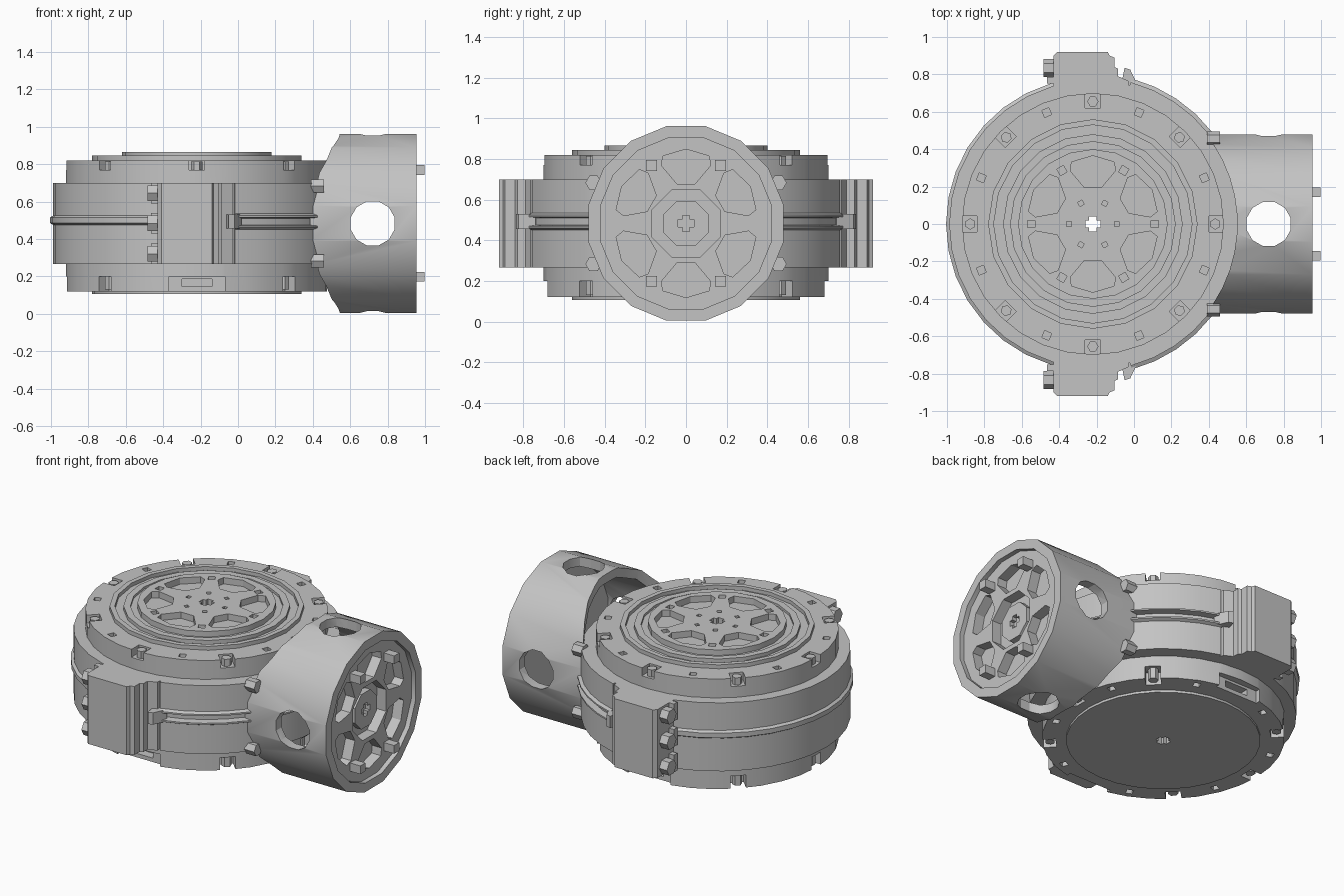
import bpy, bmesh
from math import sin, cos, pi, radians
from mathutils import Matrix, Vector

cube = bpy.data.objects.get("Cube")
if cube:
    bpy.data.objects.remove(cube, do_unlink=True)

grey = bpy.data.materials.new("light grey")
grey.use_nodes = True
grey.diffuse_color = (0.55, 0.55, 0.55, 1)
grey.node_tree.nodes["Principled BSDF"].inputs["Base Color"].default_value = (0.55, 0.55, 0.55, 1)

DRUM = Matrix.Translation((-0.22, 0, 0))                              # vertical drum axis
TUBE = Matrix.Translation((0, 0, 0.483)) @ Matrix.Rotation(pi / 2, 4, 'Y')  # local z -> +x
CROSS = Matrix.Translation((0.72, 0, 0.483)) @ Matrix.Rotation(pi / 2, 4, 'X')


def make(name, bm):
    bmesh.ops.remove_doubles(bm, verts=bm.verts, dist=1e-5)
    bmesh.ops.recalc_face_normals(bm, faces=bm.faces)
    mesh = bpy.data.meshes.new(name)
    bm.to_mesh(mesh)
    bm.free()
    mesh.materials.append(grey)
    ob = bpy.data.objects.new(name, mesh)
    bpy.context.collection.objects.link(ob)
    return ob


def lathe(name, profile, seg, mat, start=0, sweep=360):
    """Revolve a closed (radius, height) profile; partial sweeps get end caps."""
    bm = bmesh.new()
    full = sweep == 360
    rings = []
    for i in range(seg if full else seg + 1):
        a = radians(start + sweep * i / seg)
        rings.append([bm.verts.new(mat @ Vector((r * cos(a), r * sin(a), z))) for r, z in profile])
    n = len(profile)
    for i in range(seg):
        a, b = rings[i], rings[(i + 1) % len(rings)]
        for j in range(n):
            k = (j + 1) % n
            if profile[j][0] + profile[k][0] > 0:
                bm.faces.new((a[j], a[k], b[k], b[j]))
    if not full:
        bm.faces.new(rings[0])
        bm.faces.new(rings[-1])
    return make(name, bm)


def prism(bm, pts, z0, z1, mat):
    low = [bm.verts.new(mat @ Vector((x, y, z0))) for x, y in pts]
    top = [bm.verts.new(mat @ Vector((x, y, z1))) for x, y in pts]
    bm.faces.new(low)
    bm.faces.new(top)
    for i in range(len(pts)):
        j = (i + 1) % len(pts)
        bm.faces.new((low[i], low[j], top[j], top[i]))


def rect(x0, x1, y0, y1):
    return [(x0, y0), (x1, y0), (x1, y1), (x0, y1)]


def ngon(r, n, x=0, y=0):
    return [(x + r * cos(2 * pi * (i + .5) / n), y + r * sin(2 * pi * (i + .5) / n)) for i in range(n)]


def turn(mat, deg):
    return mat @ Matrix.Rotation(radians(deg), 4, 'Z')


def plus(s, w):
    return [(s, -w), (s, w), (w, w), (w, s), (-w, s), (-w, w), (-s, w), (-s, -w),
            (-w, -w), (-w, -s), (w, -s), (w, -w)]


def sector():
    polar = [(.2, -13), (.31, -23), (.35, -19), (.365, 0), (.35, 19), (.31, 23), (.2, 13)]
    return [(r * cos(radians(a)), r * sin(radians(a))) for r, a in polar]


def cut(ob, bm):
    cutter = make("cutter", bm)
    cutter.hide_render = True
    mod = ob.modifiers.new("cut", 'BOOLEAN')
    mod.operation, mod.solver, mod.object = 'DIFFERENCE', 'EXACT', cutter
    bpy.context.view_layer.objects.active = ob
    bpy.ops.object.modifier_apply(modifier=mod.name)
    bpy.data.objects.remove(cutter, do_unlink=True)


# Drum core, with notched upper and lower rings
core = lathe("drum_core", [(0, .105), (.56, .105), (.56, .12), (.70, .12), (.70, .82), (0, .82)], 32, DRUM)
notches, bolts = bmesh.new(), bmesh.new()
for i in range(8):
    m = turn(DRUM, i * 45)
    prism(notches, rect(.62, .75, -.042, .042), .77, .9, m)
    prism(bolts, ngon(.03, 6, .655), .75, .815, m)
    if i not in (2, 6):
        prism(notches, rect(.62, .75, -.045, .045), .05, .2, m)
        prism(bolts, ngon(.03, 6, .655), .13, .22, m)
    m = turn(DRUM, i * 45 + 22.5)
    for z0, z1 in ((.78, .9), (.05, .16)):
        prism(notches, rect(.625, .665, -.02, .02), z0, z1, m)
# flat connector pockets at the foot of the front and back
for s in (1, -1):
    prism(notches, rect(-.15, .15, min(s * .655, s * .8), max(s * .655, s * .8)), .05, .2, DRUM)
cut(core, notches)
make("ring_bolts", bolts)
ports = bmesh.new()
for s in (1, -1):
    prism(ports, rect(-.08, .08, min(s * .6, s * .7), max(s * .6, s * .7)), .145, .185, DRUM)
cut(core, ports)

# Stepped rotating hub on top
hub = lathe("output_hub", [(0, .8), (.56, .8), (.56, .845), (.53, .845), (.53, .822), (.48, .822),
                           (.48, .845), (.44, .845), (.44, .83), (.40, .83), (.40, .865), (0, .865)], 20, DRUM)
slots = bmesh.new()
for i in range(6):
    prism(slots, sector(), .825, .9, turn(DRUM, 30 + 60 * i))
    m = turn(DRUM, 60 * i)
    prism(slots, rect(.115, .14, -.013, .013), .84, .9, m)
    prism(slots, rect(.31, .35, -.02, .02), .84, .9, m)
cut(hub, slots)
for ob in (core, hub):
    bore = bmesh.new()
    prism(bore, plus(.04, .02), 0, 1, DRUM)
    cut(ob, bore)

# Clamp shells round the drum: ridged on the left in plan, grooved next to the tube
lathe("ridged_clamp_shell", [(.66, .265), (.768, .265), (.768, .475), (.785, .485), (.785, .515),
                             (.768, .525), (.768, .70), (.66, .70)], 20, DRUM, 75, 210)
lathe("grooved_clamp_shell", [(.66, .265), (.785, .265), (.785, .45), (.805, .46), (.805, .47), (.765, .475),
                              (.765, .51), (.805, .515), (.805, .525), (.785, .535), (.785, .70),
                              (.66, .70)], 16, DRUM, -75, 150)

# Clamp lugs with their bolts, mirrored front and back
for s, side in ((1, "back"), (-1, "front")):
    lug, ears, screws = bmesh.new(), bmesh.new(), bmesh.new()
    outline = [(-.43, .66), (-.43, .90), (-.41, .92), (-.14, .92), (-.13, .90), (-.105, .89), (-.105, .84),
               (-.085, .83), (-.085, .79), (-.03, .765), (-.03, .66)]
    prism(lug, [(x, y * s) for x, y in outline], .265, .70, Matrix())
    make(side + "_clamp_lug", lug)
    prism(ears, [(x, y * s) for x, y in ((-.07, .74), (-.05, .835), (-.02, .825), (.02, .74))],
          .455, .53, Matrix())
    make(side + "_groove_end", ears)
    for z in (.32, .483, .645):
        m = Matrix.Translation((-.484, s * .835, z)) @ Matrix.Rotation(pi / 2, 4, 'Y')
        prism(screws, ngon(.048, 6), 0, .08, m)
        prism(screws, rect(-.055, .055, -.085 if s > 0 else .05, -.05 if s > 0 else .085), .02, .08, m)
    make(side + "_lug_bolts", screws)

# Side tube, saddle-cut to the drum and pierced by crossing holes
tube = lathe("side_tube", [(.43, .2), (.488, .2), (.488, .955), (.43, .955)], 16, TUBE, 11.25)
saddle, upright, level = bmesh.new(), bmesh.new(), bmesh.new()
prism(saddle, ngon(.772, 48), -.5, 1.5, DRUM)
cut(tube, saddle)
prism(upright, ngon(.122, 12, .72), -.2, 1.2, Matrix())
cut(tube, upright)
prism(level, ngon(.122, 12), -1, 1, CROSS)
cut(tube, level)

# Spoked end plate inside the tube mouth
plate = lathe("tube_end_plate", [(0, .845), (.445, .845), (.445, .925), (0, .925)], 16, TUBE, 11.25)
windows = bmesh.new()
for i in range(6):
    prism(windows, sector(), .86, 1, turn(TUBE, 60 * i))
prism(windows, ngon(.18, 8), .86, 1, TUBE)
cut(plate, windows)
plug = bmesh.new()
prism(plug, ngon(.12, 8), .85, .90, TUBE)
plug = make("tube_plug", plug)
socket = bmesh.new()
prism(socket, plus(.04, .018), .87, 1, TUBE)
cut(plug, socket)

# Clips on the end plate and small blocks along the saddle joint
clips, blocks = bmesh.new(), bmesh.new()
for sy in (1, -1):
    for sz in (1, -1):
        prism(clips, ngon(.037, 4, sz * .285, sy * .17), .86, .998, TUBE)
        prism(blocks, ngon(.04, 6, sz * .2, sy * .455), .39, .46, TUBE)
make("tube_clips", clips)
make("saddle_blocks", blocks)

# Smooth the round parts, keep the edges crisp
bpy.ops.object.select_all(action='DESELECT')
for ob in bpy.context.scene.objects:
    if ob.type == 'MESH':
        ob.select_set(True)
        bpy.context.view_layer.objects.active = ob
bpy.ops.object.shade_smooth_by_angle(angle=radians(30))
